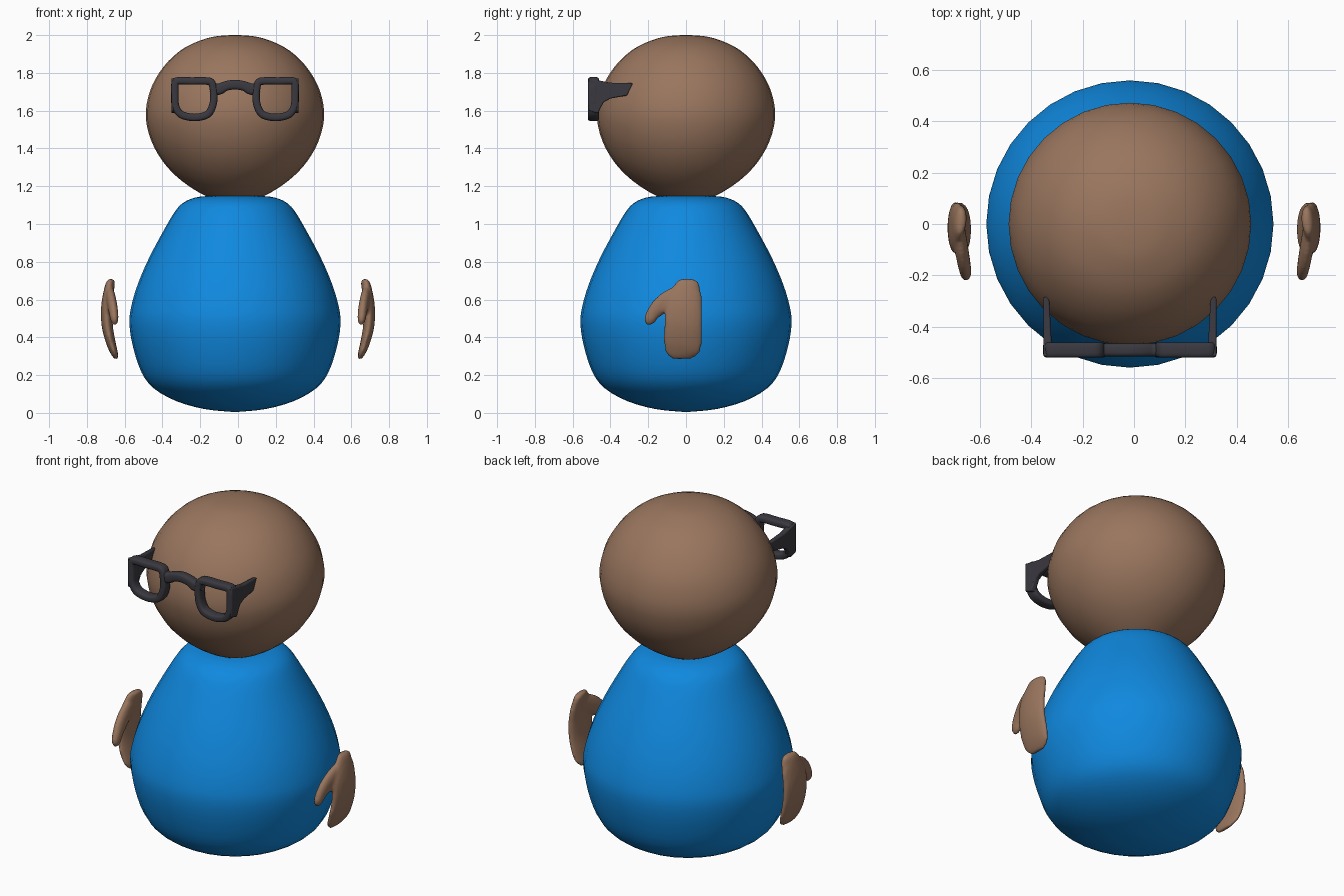
import bpy, bmesh, math
from mathutils import Vector

if "Cube" in bpy.data.objects:
    bpy.data.objects.remove(bpy.data.objects["Cube"])


def material(name, rgb):
    m = bpy.data.materials.new(name)
    m.diffuse_color = (*rgb, 1)
    m.use_nodes = True
    m.node_tree.nodes["Principled BSDF"].inputs["Base Color"].default_value = m.diffuse_color
    return m


BLUE = material("blue", (0.005, 0.25, 0.74))
BROWN = material("brown", (0.32, 0.18, 0.112))
BLACK = material("charcoal", (0.042, 0.04, 0.05))
CX = -0.016  # shared axis of body, head and glasses


def finish(bm, name, mat, angle=60):
    bmesh.ops.recalc_face_normals(bm, faces=bm.faces)
    me = bpy.data.meshes.new(name)
    bm.to_mesh(me)
    bm.free()
    ob = bpy.data.objects.new(name, me)
    bpy.context.collection.objects.link(ob)
    me.materials.append(mat)
    bpy.ops.object.select_all(action='DESELECT')
    ob.select_set(True)
    bpy.context.view_layer.objects.active = ob
    bpy.ops.object.shade_smooth_by_angle(angle=math.radians(angle))
    return ob


def spline(pts, steps, closed=False):
    """Catmull-Rom samples through tuples of any length."""
    pts = [Vector(p) for p in pts]
    n = len(pts)
    get = (lambda i: pts[i % n]) if closed else (lambda i: pts[max(0, min(n - 1, i))])
    out = []
    for i in range(n if closed else n - 1):
        a, b, c, d = (get(i + k) for k in (-1, 0, 1, 2))
        for s in range(steps):
            t = s / steps
            out.append(0.5 * (2 * b + (c - a) * t + (2 * a - 5 * b + 4 * c - d) * t * t
                              + (3 * b - a - 3 * c + d) * t ** 3))
    return out if closed else out + [pts[-1]]


def skin(bm, rings, closed):
    rings = [[bm.verts.new(p) for p in r] for r in rings]
    n = len(rings[0])
    for i in range(len(rings) if closed else len(rings) - 1):
        a, b = rings[i], rings[(i + 1) % len(rings)]
        for k in range(n):
            bm.faces.new((a[k], a[(k + 1) % n], b[(k + 1) % n], b[k]))
    if not closed:
        bm.faces.new(rings[0])
        bm.faces.new(rings[-1])


def lathe(name, mat, profile, sides=32):
    bm = bmesh.new()
    rings = [[(CX + r * math.cos(2 * math.pi * k / sides), r * math.sin(2 * math.pi * k / sides), z)
              for k in range(sides)] for r, z in spline(profile, 3)]
    skin(bm, rings, False)
    return finish(bm, name, mat, 80)


def sweep(bm, path, depth, closed=False, sides=16, power=1.0, steps=4):
    """Sweep an oval along (x, y, z, half width, half depth) points."""
    pts = spline([tuple(p) for p in path], steps, closed)
    n = len(pts)
    D = Vector(depth)
    rings = []
    for i, p in enumerate(pts):
        q, r = (pts[i - 1], pts[(i + 1) % n]) if closed else (pts[max(i - 1, 0)], pts[min(i + 1, n - 1)])
        t = Vector(r[:3]) - Vector(q[:3])
        t -= D * t.dot(D)
        W = t.normalized().cross(D)
        ring = []
        for k in range(sides):
            a = 2 * math.pi * (k + 0.5) / sides
            c, s = math.cos(a), math.sin(a)
            c = math.copysign(abs(c) ** power, c)
            s = math.copysign(abs(s) ** power, s)
            ring.append(Vector(p[:3]) + W * c * p[3] + D * s * p[4])
        rings.append(ring)
    skin(bm, rings, closed)


# Body and head
lathe("body", BLUE, [(0.01, 0.005), (0.16, 0.02), (0.31, 0.062), (0.43, 0.13), (0.495, 0.215),
                     (0.54, 0.35), (0.559, 0.47), (0.55, 0.56), (0.515, 0.68), (0.455, 0.82),
                     (0.375, 0.97), (0.315, 1.07), (0.27, 1.115), (0.21, 1.14), (0.14, 1.148), (0.01, 1.15)])
lathe("head", BROWN, [(0.01, 1.12), (0.13, 1.14), (0.22, 1.185), (0.31, 1.252), (0.385, 1.335),
                      (0.443, 1.44), (0.472, 1.56), (0.46, 1.67), (0.42, 1.77), (0.35, 1.865),
                      (0.26, 1.937), (0.15, 1.983), (0.07, 1.997), (0.005, 2.0)])

# Glasses rims, half width 0.02 in the front plane
RIM = [(.318, 1.68), (.317, 1.745), (.30, 1.758), (.23, 1.757), (.15, 1.757), (.122, 1.745),
       (.112, 1.69), (.117, 1.63), (.142, 1.583), (.19, 1.566), (.24, 1.566), (.29, 1.583), (.315, 1.625)]
# Temple outline in y and z
TEMPLE = [(-.515, 1.772), (-.46, 1.76), (-.40, 1.748), (-.282, 1.745), (-.312, 1.68), (-.40, 1.664),
          (-.435, 1.645), (-.455, 1.61), (-.465, 1.585), (-.515, 1.60)]
for side, word in ((1, "right"), (-1, "left")):
    bm = bmesh.new()
    sweep(bm, [(CX + side * u, -.49, z, .02, .03) for u, z in RIM], (0, 1, 0), True, 16, 0.6)
    finish(bm, word + "_lens_rim", BLACK)

    bm = bmesh.new()
    faces = []
    outer = [bm.verts.new((CX + side * .337, y, z)) for y, z in TEMPLE]
    inner = [bm.verts.new((CX + side * (.302 + .012 * (y + .515) / .23), y, z)) for y, z in TEMPLE]
    bm.faces.new(outer)
    bm.faces.new(inner)
    for k in range(len(TEMPLE)):
        j = (k + 1) % len(TEMPLE)
        bm.faces.new((outer[k], outer[j], inner[j], inner[k]))
    ob = finish(bm, word + "_temple", BLACK, 40)
    bevel = ob.modifiers.new("soft edges", 'BEVEL')
    bevel.width = 0.006
    bevel.segments = 2

# Arched bridge between the rims
half = [(.125, 1.725, .026), (.088, 1.713, .03), (.05, 1.73, .026)]
arch = [(-u, z, w) for u, z, w in half] + [(0, 1.738, .026)] + [(u, z, w) for u, z, w in half[::-1]]
bm = bmesh.new()
sweep(bm, [(CX + u, -.49, z, w, .026) for u, z, w in arch], (0, 1, 0), False, 16, 0.6)
finish(bm, "glasses_bridge", BLACK)

# Mitten hands: palm and thumb fused into one soft shape
PALM = [(.672, .03, .708, .02, .008), (.673, .026, .692, .05, .022), (.683, .008, .65, .078, .027),
        (.694, -.012, .56, .099, .031), (.692, -.015, .46, .102, .03), (.673, -.017, .37, .102, .026),
        (.655, -.02, .315, .088, .02), (.645, -.02, .286, .05, .01)]
THUMB = [(.682, .0, .64, .05, .022), (.674, -.08, .605, .052, .027), (.664, -.14, .563, .046, .026),
         (.657, -.178, .52, .036, .024), (.654, -.193, .488, .03, .02), (.652, -.198, .466, .013, .009)]
for side, word in ((1, "right"), (-1, "left")):
    bm = bmesh.new()
    for path in (PALM, THUMB):
        sweep(bm, [(side * p[0], *p[1:]) for p in path], (1, 0, 0))
    ob = finish(bm, word + "_hand", BROWN)
    fuse = ob.modifiers.new("fuse", 'REMESH')
    fuse.mode = 'VOXEL'
    fuse.voxel_size = 0.009
    fuse.use_smooth_shade = True
    soft = ob.modifiers.new("soften", 'SMOOTH')
    soft.factor = 0.5
    soft.iterations = 5
